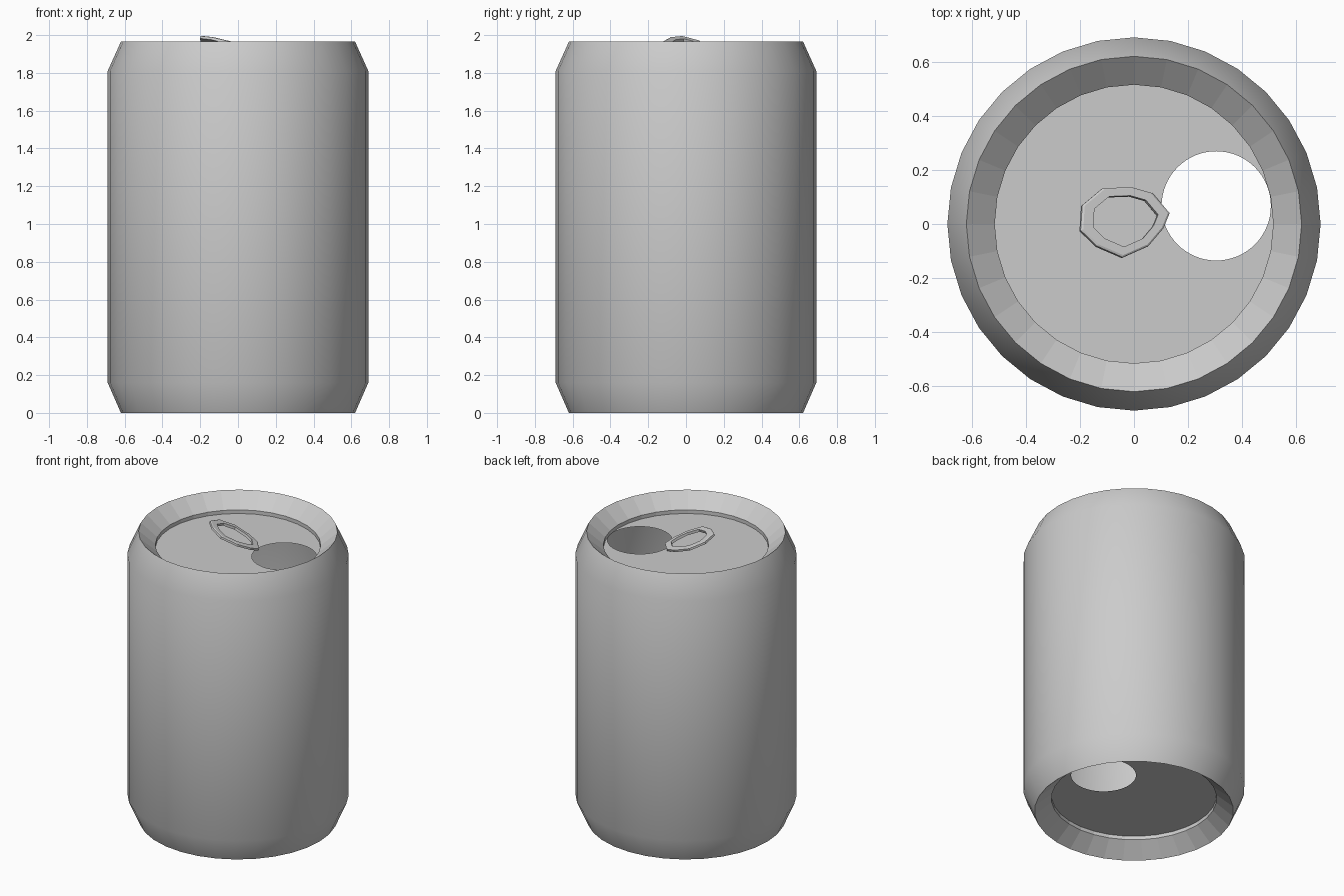
import bpy, bmesh
from math import sin, cos, pi, radians
from mathutils import Vector

if "Cube" in bpy.data.objects:
    bpy.data.objects.remove(bpy.data.objects["Cube"])

SIDES = 32


def circle(bm, r, z, n=SIDES, cx=0.0, cy=0.0):
    return [bm.verts.new((cx + r * cos(2 * pi * i / n), cy + r * sin(2 * pi * i / n), z))
            for i in range(n)]


def bridge(bm, lower, upper, smooth=False):
    n = len(lower)
    for i in range(n):
        k = (i + 1) % n
        f = bm.faces.new((lower[i], lower[k], upper[k], upper[i]))
        f.smooth = smooth


def finish(bm, name):
    mesh = bpy.data.meshes.new(name)
    bm.to_mesh(mesh)
    bm.free()
    obj = bpy.data.objects.new(name, mesh)
    bpy.context.collection.objects.link(obj)
    return obj


# Can wall: smooth outside, faceted sloping rims and short lips at both ends
profile = [(0.515, 0.115), (0.515, 0.09), (0.62, 0.0), (0.69, 0.16),
           (0.69, 1.81), (0.62, 1.965), (0.515, 1.875), (0.515, 1.85)]
bm = bmesh.new()
rings = [circle(bm, r, z) for r, z in profile]
for j in range(len(rings) - 1):
    bridge(bm, rings[j], rings[j + 1], smooth=2 <= j <= 4)
finish(bm, "can_wall")


# End discs, both pierced by the round drinking hole
def end_disc(name, z, up):
    bm = bmesh.new()
    edges = []
    for loop in (circle(bm, 0.515, z), circle(bm, 0.202, z, 64, 0.304, 0.067)):
        edges += [bm.edges.new((loop[i - 1], loop[i])) for i in range(len(loop))]
    bmesh.ops.triangle_fill(bm, edges=edges, use_beauty=True, normal=(0, 0, up))
    for f in bm.faces:
        f.normal_update()
        if f.normal.z * up < 0:
            f.normal_flip()
    finish(bm, name)


end_disc("top_disc", 1.85, 1)
end_disc("bottom_disc", 0.115, -1)

# Pull tab: tilted teardrop ring
outline = [(0.133, 0.041), (0.07, 0.115), (-0.007, 0.137), (-0.115, 0.133), (-0.19, 0.07),
           (-0.196, -0.022), (-0.137, -0.08), (-0.04, -0.122), (0.055, -0.08), (0.11, -0.015)]
centre = Vector((-0.028, 0.018))
slope, heading = 0.42, radians(35)
normal = Vector((slope * cos(heading), slope * sin(heading), 1)).normalized()


def tab_loop(bm, scale, drop):
    loop = []
    for p in outline:
        q = centre + (Vector(p) - centre) * scale
        z = 1.926 - slope * (q.x * cos(heading) + q.y * sin(heading))
        loop.append(bm.verts.new(Vector((q.x, q.y, z)) - normal * drop))
    return loop


bm = bmesh.new()
loops = [tab_loop(bm, s, d) for s, d in ((1.0, 0.018), (1.0, 0.004), (0.95, 0.0),
                                         (0.73, 0.0), (0.73, 0.018))]
for j in range(len(loops)):
    bridge(bm, loops[j], loops[(j + 1) % len(loops)])
finish(bm, "pull_tab")
